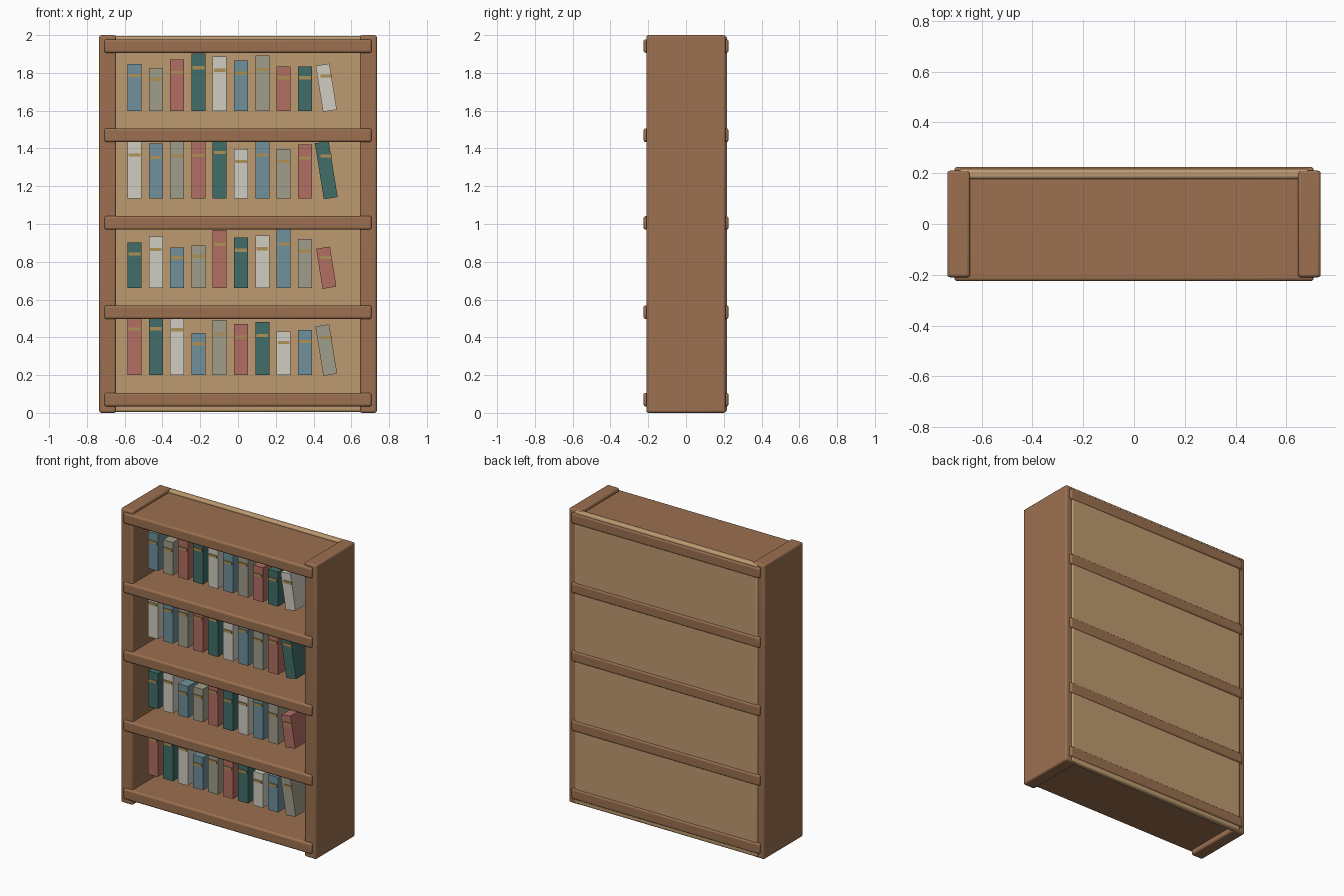
import bpy
from mathutils import Matrix

if "Cube" in bpy.data.objects:
    bpy.data.objects.remove(bpy.data.objects["Cube"])


def material(name, rgb):
    m = bpy.data.materials.new(name)
    m.diffuse_color = (*rgb, 1)
    m.use_nodes = True
    m.node_tree.nodes["Principled BSDF"].inputs["Base Color"].default_value = m.diffuse_color
    return m


WOOD = material("wood", (0.328, 0.162, 0.080))
BACK = material("light_wood", (0.515, 0.328, 0.162))
GOLD = material("gold", (0.43, 0.283, 0.09))
COVERS = [material("blue_cover", (0.162, 0.283, 0.328)),
          material("stone_cover", (0.352, 0.337, 0.254)),
          material("red_cover", (0.445, 0.156, 0.122)),
          material("teal_cover", (0.053, 0.156, 0.141)),
          material("cream_cover", (0.63, 0.61, 0.533))]


def box(name, center, size, mat, bevel=0.0, lean=0.0):
    bpy.ops.mesh.primitive_cube_add(size=1, location=center)
    ob = bpy.context.object
    ob.name = name
    ob.data.transform(Matrix.Diagonal((*size, 1)))
    ob.rotation_euler.y = lean
    ob.data.materials.append(mat)
    if bevel:
        mod = ob.modifiers.new("rounded_edges", 'BEVEL')
        mod.width = bevel
        mod.segments = 3
        bpy.ops.object.shade_smooth_by_angle()
    return ob


# Case: two sides and a back panel
for label, s in (("left", -1), ("right", 1)):
    box(label + "_side", (s * 0.69, 0, 1.0), (0.09, 0.42, 2.0), WOOD, 0.012)
box("back_panel", (0, 0.197, 1.0), (1.38, 0.04, 1.99), BACK, 0.012)

# Shelves run through the case and stick out front and back
for i, z in enumerate((0.07, 0.533, 1.006, 1.47, 1.942)):
    box(f"shelf_{i + 1}", (0, 0, z), (1.415, 0.45, 0.072), WOOD, 0.012)

# Books: base height and book heights per row, top row first
ROWS = [
    (1.598, (.25, .225, .272, .305, .288, .267, .294, .235, .235, .247)),
    (1.135, (.307, .29, .30, .303, .325, .262, .307, .262, .286, .30)),
    (0.661, (.241, .272, .214, .224, .307, .267, .278, .31, .26, .215)),
    (0.200, (.325, .327, .32, .222, .291, .27, .28, .23, .238, .265)),
]
for r, (base, heights) in enumerate(ROWS):
    for i, h in enumerate(heights):
        x = -0.548 + 0.1128 * i
        lean = -0.16 if i == 9 else 0.0   # last book in the row leans
        box(f"book_{r + 1}_{i + 1}", (x, 0, base + h / 2), (0.074, 0.26, h),
            COVERS[(i - r) % 5], lean=lean)
        # Gold band across the spine
        box(f"spine_band_{r + 1}_{i + 1}", (x, -0.131, base + 0.75 * h),
            (0.062, 0.01, 0.017), GOLD)
